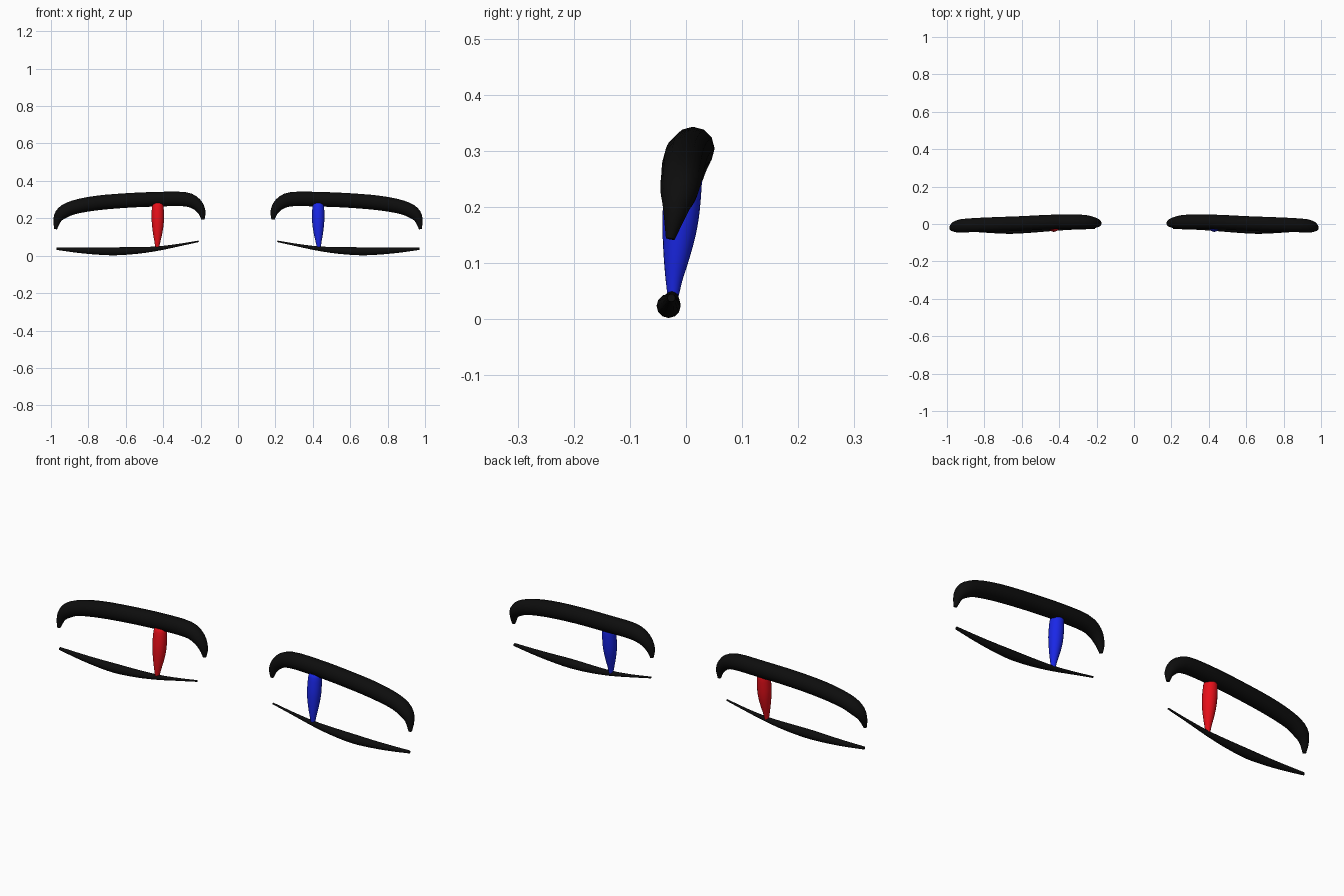
import bpy, bmesh, math
from mathutils import Vector

if "Cube" in bpy.data.objects:
    bpy.data.objects.remove(bpy.data.objects["Cube"])

# control points: (x, y, z, radius) for one eye; the other is mirrored
UPPER = [(0.187, 0.003, 0.193, 0.008), (0.194, 0.004, 0.235, 0.021),
         (0.224, 0.008, 0.277, 0.032), (0.285, 0.012, 0.302, 0.038),
         (0.43, 0.011, 0.302, 0.039), (0.60, 0.003, 0.295, 0.039),
         (0.76, -0.003, 0.281, 0.039), (0.88, -0.007, 0.258, 0.037),
         (0.94, -0.012, 0.228, 0.034), (0.966, -0.019, 0.192, 0.022),
         (0.975, -0.028, 0.143, 0.008)]
LOWER = [(0.210, -0.023, 0.077, 0.004), (0.32, -0.023, 0.056, 0.007),
         (0.43, -0.025, 0.038, 0.012), (0.54, -0.028, 0.028, 0.018),
         (0.66, -0.031, 0.0235, 0.0215), (0.77, -0.030, 0.025, 0.018),
         (0.87, -0.028, 0.030, 0.013), (0.97, -0.026, 0.038, 0.007)]
IRIS = [(0.432, -0.023, 0.042, 0.010), (0.431, -0.021, 0.075, 0.016),
        (0.430, -0.017, 0.11, 0.023), (0.429, -0.012, 0.155, 0.030),
        (0.429, -0.008, 0.20, 0.033), (0.429, -0.002, 0.262, 0.031),
        (0.429, 0.0, 0.277, 0.025)]


def material(name, rgb):
    m = bpy.data.materials.new(name)
    m.diffuse_color = (*rgb, 1)
    m.use_nodes = True
    m.node_tree.nodes["Principled BSDF"].inputs["Base Color"].default_value = m.diffuse_color
    return m


def spline(pts, steps):
    """Catmull-Rom samples through 4D points."""
    p = [Vector(q) for q in pts]
    p = [2 * p[0] - p[1]] + p + [2 * p[-1] - p[-2]]
    out = []
    for i in range(1, len(p) - 2):
        a, b, c, d = p[i - 1:i + 3]
        for s in range(steps):
            t = s / steps
            out.append(0.5 * (2 * b + (c - a) * t + (2 * a - 5 * b + 4 * c - d) * t * t
                              + (3 * b - a - 3 * c + d) * t ** 3))
    return out + [p[-2]]


def tube(name, pts, side, mat, sides=12, steps=3):
    """Sweep a circle of varying radius along the control points."""
    path = spline(pts, steps)
    bm = bmesh.new()
    rings = []
    for i, q in enumerate(path):
        tan = (path[min(i + 1, len(path) - 1)] - path[max(i - 1, 0)]).to_3d().normalized()
        v = tan.cross(Vector((0, 1, 0))).normalized()
        u = v.cross(tan)
        ring = []
        for k in range(sides):
            a = math.tau * k / sides
            co = q.to_3d() + q.w * (math.cos(a) * u + math.sin(a) * v)
            co.x *= side
            ring.append(bm.verts.new(co))
        rings.append(ring)
    for r, s in zip(rings, rings[1:]):
        for k in range(sides):
            j = (k + 1) % sides
            bm.faces.new((r[k], r[j], s[j], s[k]))
    bm.faces.new(rings[0])
    bm.faces.new(rings[-1])
    bmesh.ops.recalc_face_normals(bm, faces=bm.faces)
    me = bpy.data.meshes.new(name)
    bm.to_mesh(me)
    bm.free()
    me.materials.append(mat)
    ob = bpy.data.objects.new(name, me)
    bpy.context.collection.objects.link(ob)
    bpy.ops.object.select_all(action='DESELECT')
    ob.select_set(True)
    bpy.context.view_layer.objects.active = ob
    bpy.ops.object.shade_smooth_by_angle(angle=math.radians(40))


black = material("lash_black", (0.004, 0.004, 0.004))
red = material("iris_red", (0.8, 0.005, 0.01))
blue = material("iris_blue", (0.01, 0.02, 0.8))

# both eyes
for side, label, colour in ((-1, "left", red), (1, "right", blue)):
    tube("upper_lash_" + label, UPPER, side, black)
    tube("lower_lash_" + label, LOWER, side, black)
    tube("iris_" + label, IRIS, side, colour, sides=20)
